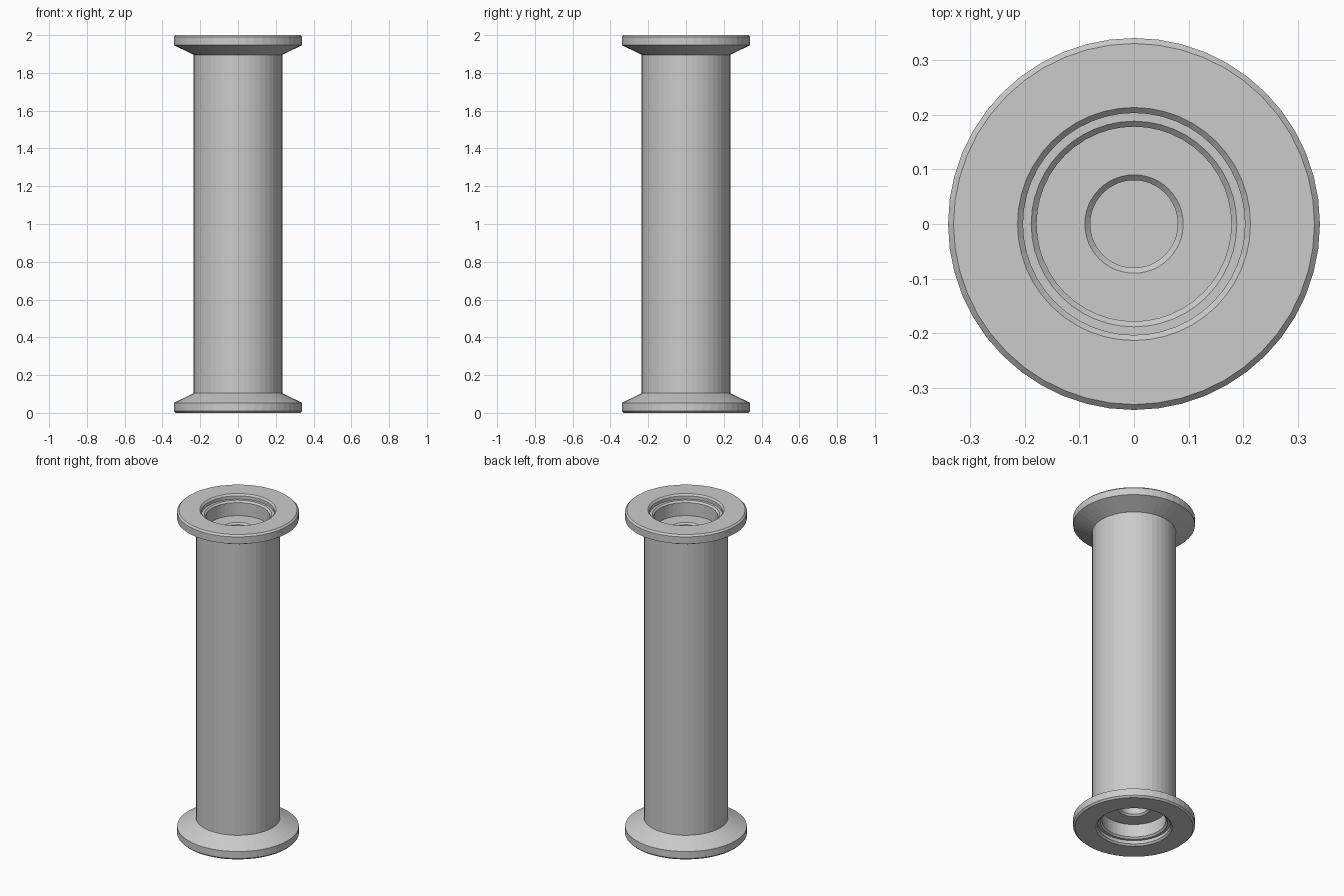
import bpy
import bmesh
import math

if "Cube" in bpy.data.objects:
    bpy.data.objects.remove(bpy.data.objects["Cube"], do_unlink=True)

SEGMENTS = 48
HEIGHT = 2.0

# One plain grey for the whole spool
grey = bpy.data.materials.new("plain_grey")
grey.use_nodes = True
colour = (0.6, 0.6, 0.6, 1.0)
grey.diffuse_color = colour
grey.node_tree.nodes["Principled BSDF"].inputs["Base Color"].default_value = colour

# Half profile of one end as (radius, distance in from the end)
end_profile = [
    (0.0, 0.24), (0.08, 0.24), (0.08, 0.13), (0.09, 0.12),      # axle socket
    (0.178, 0.12), (0.178, 0.04), (0.188, 0.03),                # deep recess
    (0.203, 0.03), (0.203, 0.01), (0.213, 0.0),                 # shallow step
    (0.33, 0.0), (0.34, 0.01), (0.34, 0.053), (0.235, 0.104),   # flared flange
]


def lathe(name, profile):
    """Spin a radius/height profile around z into a solid."""
    bm = bmesh.new()
    verts = [bm.verts.new((r, 0, z)) for r, z in profile]
    edges = [bm.edges.new(pair) for pair in zip(verts, verts[1:])]
    bmesh.ops.spin(bm, geom=verts + edges, cent=(0, 0, 0), axis=(0, 0, 1),
                   angle=math.tau, steps=SEGMENTS, use_merge=True)
    bmesh.ops.remove_doubles(bm, verts=bm.verts, dist=0.0001)
    bmesh.ops.recalc_face_normals(bm, faces=bm.faces)
    mesh = bpy.data.meshes.new(name)
    bm.to_mesh(mesh)
    bm.free()
    mesh.materials.append(grey)
    obj = bpy.data.objects.new(name, mesh)
    bpy.context.collection.objects.link(obj)
    return obj


# Bottom end, straight barrel, then the same end mirrored at the top
top_profile = [(r, HEIGHT - z) for r, z in reversed(end_profile)]
lathe("spool", end_profile + top_profile)
